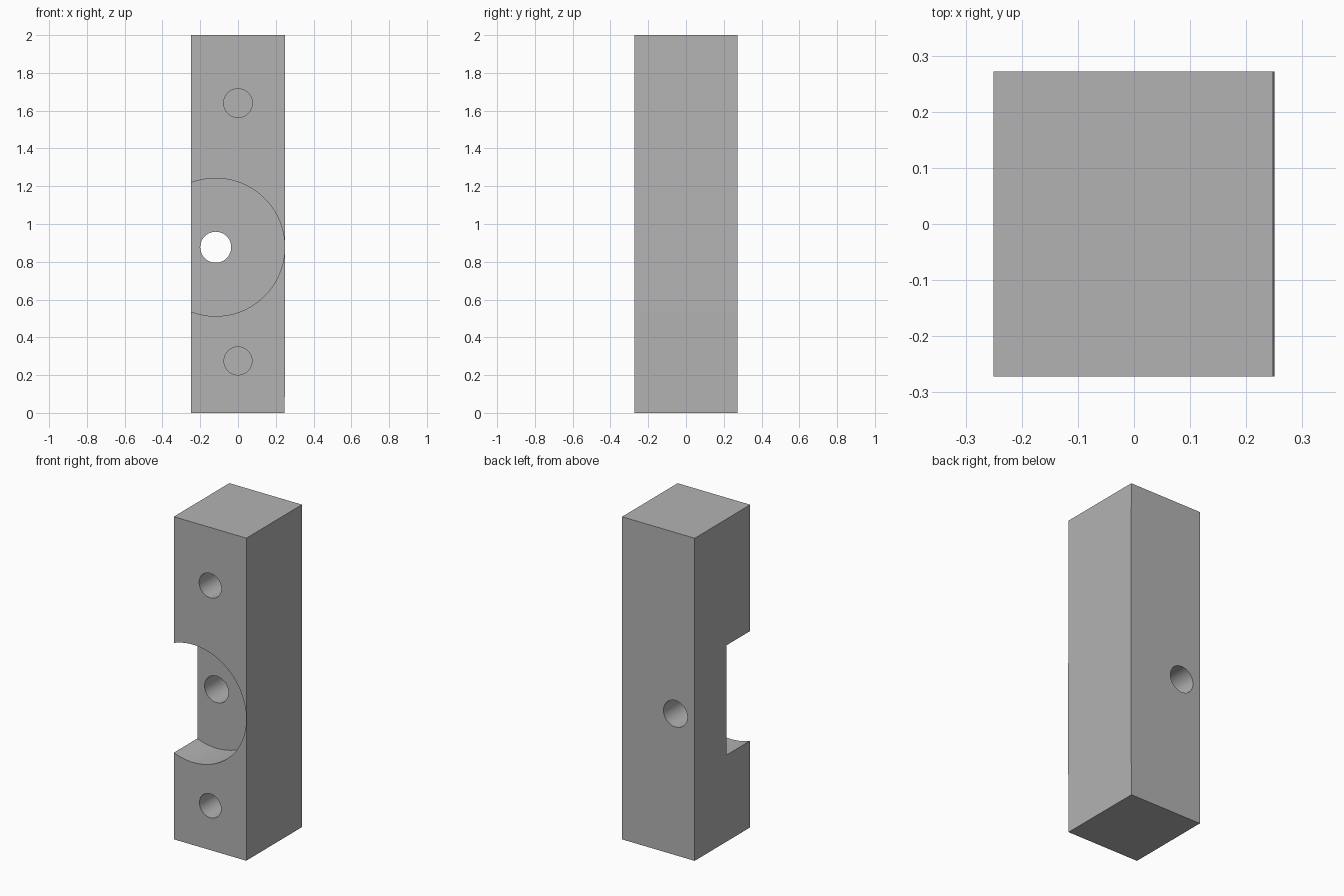
import bpy
import bmesh
import math

default = bpy.data.objects.get("Cube")
if default:
    bpy.data.objects.remove(default, do_unlink=True)

FRONT, BACK = -0.272, 0.272

# Single plain grey finish
grey = bpy.data.materials.new("plain grey")
grey.use_nodes = True
colour = (0.45, 0.45, 0.45, 1)
grey.diffuse_color = colour
grey.node_tree.nodes["Principled BSDF"].inputs["Base Color"].default_value = colour

# Block: front outline, very slightly crowned on one side, pushed straight back
outline = [(-0.25, 0), (0.247, 0), (0.25, 0.5), (0.248, 2), (-0.25, 2)]
bm = bmesh.new()
face = bm.faces.new([bm.verts.new((x, FRONT, z)) for x, z in outline])
pushed = bmesh.ops.extrude_face_region(bm, geom=[face])["geom"]
bmesh.ops.translate(bm, vec=(0, BACK - FRONT, 0),
                    verts=[v for v in pushed if isinstance(v, bmesh.types.BMVert)])
bmesh.ops.recalc_face_normals(bm, faces=bm.faces)
mesh = bpy.data.meshes.new("mounting_block")
bm.to_mesh(mesh)
bm.free()
block = bpy.data.objects.new("mounting_block", mesh)
bpy.context.collection.objects.link(block)
mesh.materials.append(grey)


def bore(name, x, z, radius, depth, sides=64):
    """Cut a round hole of the given depth into the front face."""
    start = FRONT - 0.1
    end = FRONT + depth
    bpy.ops.mesh.primitive_cylinder_add(
        vertices=sides, radius=radius, depth=end - start,
        location=(x, (start + end) / 2, z), rotation=(math.pi / 2, 0, 0))
    cutter = bpy.context.object
    cutter.name = name + "_cutter"
    cutter.hide_render = True
    cutter.data.materials.append(grey)
    cut = block.modifiers.new(name, "BOOLEAN")
    cut.operation = "DIFFERENCE"
    cut.solver = "EXACT"
    cut.object = cutter
    bpy.ops.object.select_all(action="DESELECT")
    block.select_set(True)
    bpy.context.view_layer.objects.active = block
    bpy.ops.object.modifier_apply(modifier=cut.name)
    bpy.data.objects.remove(cutter, do_unlink=True)


# Round recess open at the side, through hole, two blind screw holes
bore("round_recess", -0.118, 0.877, 0.365, 0.23, 128)
bore("through_hole", -0.118, 0.877, 0.082, 0.7)
bore("upper_screw_hole", 0, 1.64, 0.076, 0.4)
bore("lower_screw_hole", 0, 0.275, 0.074, 0.4)

bpy.ops.object.shade_smooth_by_angle(angle=math.radians(30))
# Keep the large side faces flat
for p in block.data.polygons:
    if p.area > 0.05:
        p.use_smooth = False
